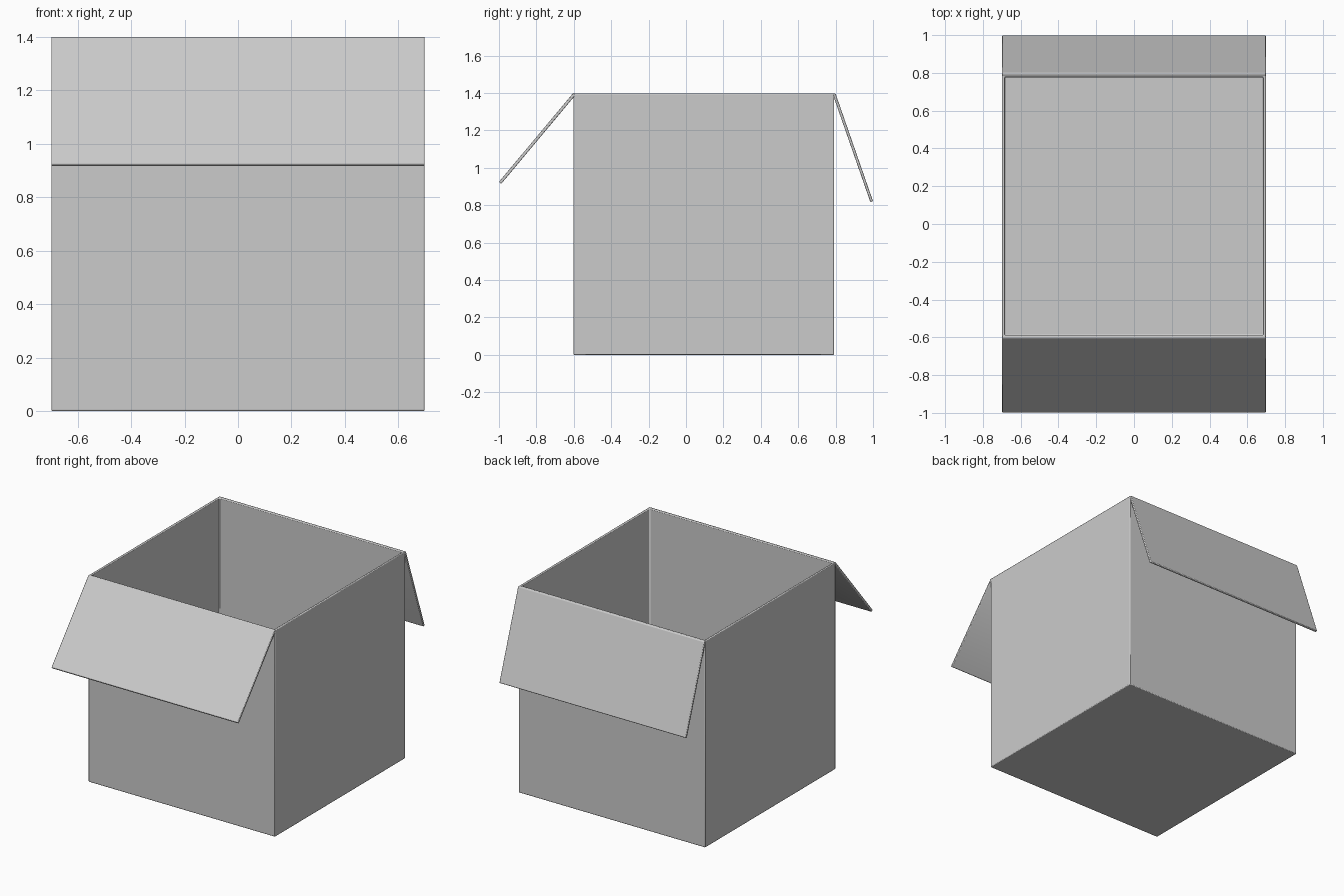
import bpy, bmesh, math

if "Cube" in bpy.data.objects:
    bpy.data.objects.remove(bpy.data.objects["Cube"])

HALF_W = 0.698          # half width in x
Y0, Y1 = -0.602, 0.792  # front and back wall planes
H = 1.398
T = 0.02                # wall thickness


def finish(name, bm, bevel):
    bmesh.ops.recalc_face_normals(bm, faces=bm.faces)
    me = bpy.data.meshes.new(name)
    bm.to_mesh(me)
    bm.free()
    ob = bpy.data.objects.new(name, me)
    bpy.context.collection.objects.link(ob)
    mod = ob.modifiers.new("soft_edges", 'BEVEL')
    mod.width = bevel
    mod.segments = 2
    bpy.ops.object.select_all(action='DESELECT')
    ob.select_set(True)
    bpy.context.view_layer.objects.active = ob
    bpy.ops.object.shade_smooth_by_angle(angle=math.radians(50))
    return ob


def flap(name, profile):
    """Extrude a (y, z) outline across the box width."""
    bm = bmesh.new()
    face = bm.faces.new([bm.verts.new((-HALF_W, y, z)) for y, z in profile])
    ext = bmesh.ops.extrude_face_region(bm, geom=[face])
    verts = [g for g in ext["geom"] if isinstance(g, bmesh.types.BMVert)]
    bmesh.ops.translate(bm, verts=verts, vec=(2 * HALF_W, 0, 0))
    return finish(name, bm, 0.004)


# Open carton: block with its top inset and sunk to the floor
bm = bmesh.new()
bmesh.ops.create_cube(bm, size=1)
for v in bm.verts:
    v.co.x *= 2 * HALF_W
    v.co.y = Y0 if v.co.y < 0 else Y1
    v.co.z = 0 if v.co.z < 0 else H
bm.normal_update()
top = max(bm.faces, key=lambda f: f.calc_center_median().z)
bmesh.ops.inset_region(bm, faces=[top], thickness=T)
ext = bmesh.ops.extrude_discrete_faces(bm, faces=[top])
bmesh.ops.translate(bm, verts=ext["faces"][0].verts, vec=(0, 0, T - H))
# join the sunk cavity to the rim
bmesh.ops.remove_doubles(bm, verts=bm.verts, dist=0.0001)
finish("carton_body", bm, 0.005)

# Folded-out flaps hinged on the front and back rims
flap("front_flap", [(-0.594, 1.399), (-0.604, 1.399), (-1.0, 0.925),
                    (-0.988, 0.914), (-0.594, 1.385)])
flap("back_flap", [(0.785, 1.399), (0.800, 1.396), (1.0, 0.821),
                   (0.986, 0.816), (0.790, 1.378)])
